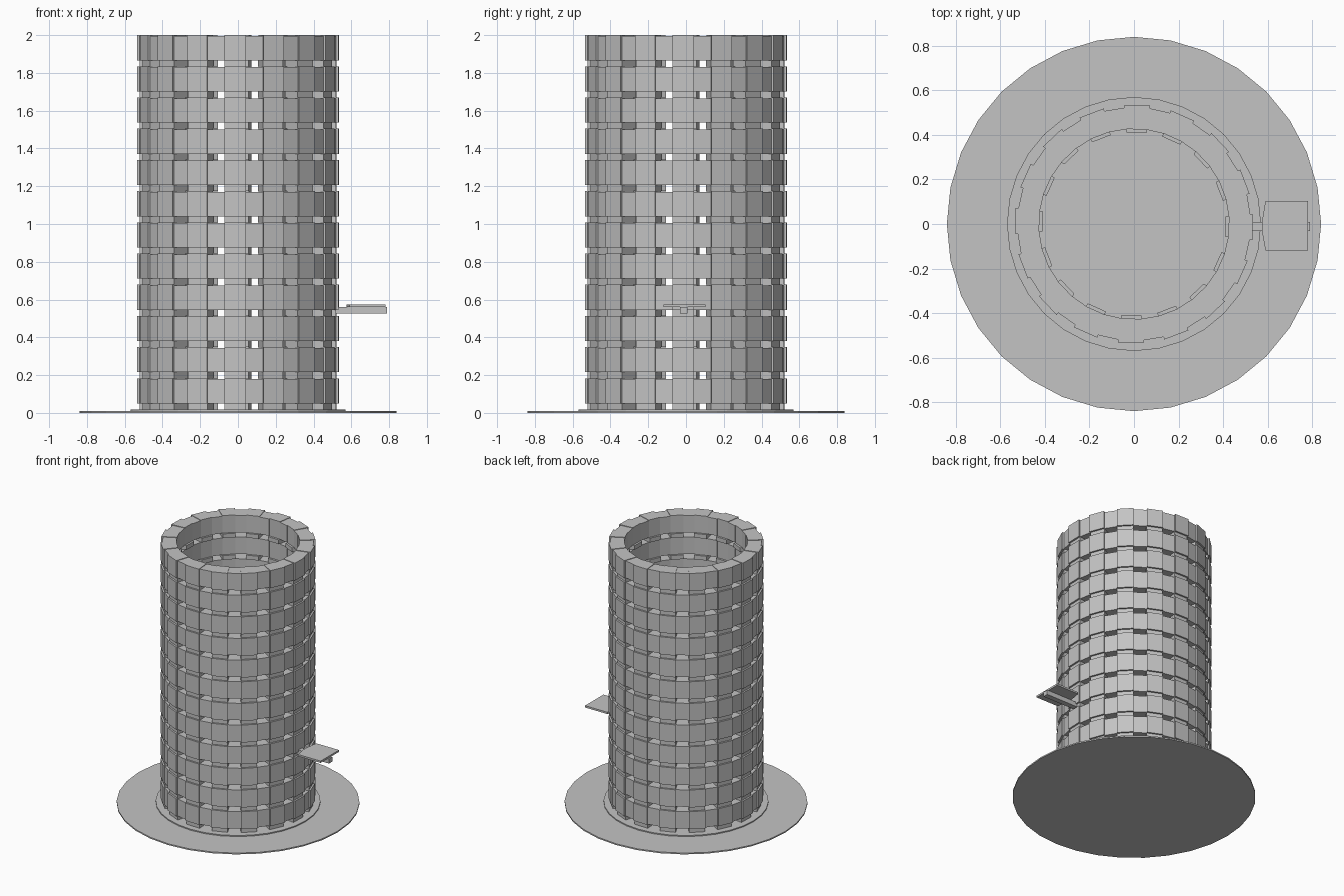
import bpy, bmesh, math

if "Cube" in bpy.data.objects:
    bpy.data.objects.remove(bpy.data.objects["Cube"])

stone = bpy.data.materials.new("grey_stone")
stone.diffuse_color = (0.55, 0.55, 0.55, 1)
stone.use_nodes = True
stone.node_tree.nodes["Principled BSDF"].inputs["Base Color"].default_value = stone.diffuse_color


def make_object(name, bm):
    bmesh.ops.recalc_face_normals(bm, faces=bm.faces)
    mesh = bpy.data.meshes.new(name)
    bm.to_mesh(mesh)
    bm.free()
    mesh.materials.append(stone)
    obj = bpy.data.objects.new(name, mesh)
    bpy.context.collection.objects.link(obj)
    return obj


def prism(bm, outline, z0, z1):
    low = [bm.verts.new((x, y, z0)) for x, y in outline]
    high = [bm.verts.new((x, y, z1)) for x, y in outline]
    bm.faces.new(low[::-1])
    bm.faces.new(high)
    n = len(outline)
    for i in range(n):
        j = (i + 1) % n
        bm.faces.new((low[i], low[j], high[j], high[i]))


def wedge(bm, angle, half, r_in, r_out, z0, z1):
    # Flat-faced brick: radii are measured to the middle of each face
    pts = []
    for r, s in ((r_in, -1), (r_out, -1), (r_out, 1), (r_in, 1)):
        rr, a = r / math.cos(half), angle + s * half
        pts.append((rr * math.cos(a), rr * math.sin(a)))
    prism(bm, pts, z0, z1)


def disc(name, r, z0, z1):
    bm = bmesh.new()
    prism(bm, [(r * math.cos(i * math.tau / 32), r * math.sin(i * math.tau / 32))
               for i in range(32)], z0, z1)
    make_object(name, bm)


# Ground discs
disc("base_disc", 0.84, 0.0, 0.01)
disc("plinth_disc", 0.57, 0.01, 0.018)

# Tower wall: projecting bricks, recessed bricks and thin spacers
COURSES, COUNT = 12, 16
BOTTOM, PITCH = 0.018, (2.0 - 0.018) / COURSES
STEP, TURN = math.tau / COUNT, math.radians(-1.6)
WIDE = math.radians(6.2)
NARROW = STEP / 2 - WIDE
wide, narrow, spacer = bmesh.new(), bmesh.new(), bmesh.new()
for c in range(COURSES):
    z = BOTTOM + c * PITCH
    top = z + PITCH
    for k in range(COUNT):
        a = TURN + k * STEP
        wedge(spacer, a, WIDE, 0.41, 0.52, z, z + 0.032)
        wedge(wide, a, WIDE, 0.425, 0.533, z + 0.032, top)
        wedge(narrow, a + STEP / 2, NARROW, 0.425, 0.522, z + 0.032, top - 0.004)
make_object("projecting_bricks", wide)
make_object("recessed_bricks", narrow)
make_object("spacer_bricks", spacer)

# Side perch: support arm with a flat plate on top
bm = bmesh.new()
prism(bm, [(0.46, -0.032), (0.79, -0.032), (0.79, 0.008), (0.46, 0.008)], 0.525, 0.56)
make_object("perch_arm", bm)
bm = bmesh.new()
prism(bm, [(0.575, -0.035), (0.59, -0.118), (0.78, -0.118),
           (0.78, 0.103), (0.59, 0.103), (0.575, 0.015)], 0.56, 0.574)
make_object("perch_plate", bm)
